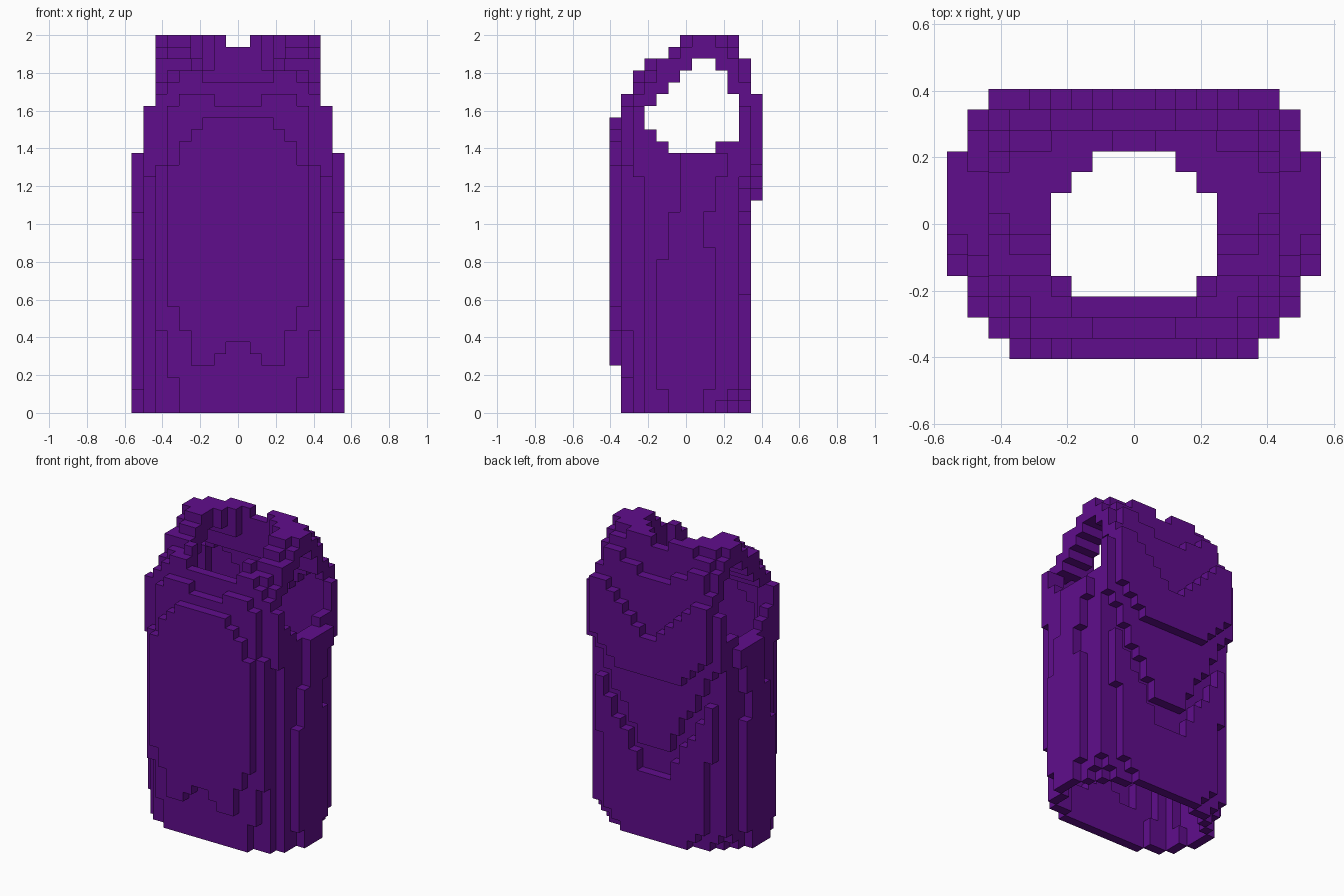
import bpy, bmesh

cube = bpy.data.objects.get("Cube")
if cube:
    bpy.data.objects.remove(cube, do_unlink=True)

U = 1 / 16                 # block size
NX, NY, NZ = 18, 13, 32    # blocks across, deep and high

purple = bpy.data.materials.new("deep purple")
purple.use_nodes = True
colour = (0.117, 0.004, 0.263, 1)
purple.diffuse_color = colour
purple.node_tree.nodes["Principled BSDF"].inputs["Base Color"].default_value = colour

# Front panel: bottom and top per column, counted outward from the middle
PANEL = [(6, 25), (5, 25), (4, 25), (4, 24), (7, 23), (9, 21)]
# Rise of the V-shaped back groove per column, outward from the middle
GROOVE = [0, 0, 2, 4, 5, 7, 9]
# Top of the garment per row, front to back, and its drop at the strap edge
ROW_TOP = [25, 27, 29, 30, 30, 31, 32, 32, 32, 32, 32, 30, 27]
EDGE_DROP = {2: 2, 3: 2, 5: 1, 6: 1, 9: 1, 10: 2, 11: 2}
# Armhole and neck openings per row
ARMHOLE = {3: (24, 26), 4: (23, 27), 5: (22, 28), 6: (22, 29),
           7: (22, 30), 8: (22, 30), 9: (23, 29), 10: (23, 27)}
NECK = {3: 3, 4: 4, 5: 4, 6: 4, 7: 4, 8: 3, 9: 2}


def half_width(j, k):
    """Half width in blocks of row j at height k."""
    if j == 1:
        w = 5 if k < 3 else 6 if k < 7 else 7 if k < 21 else 6 if k < 26 else 5
    elif j == 2:
        w = 8 if k >= 20 else 7
    elif j == 3:
        w = 8
    elif j == 4:
        w = 9 if 2 <= k < 13 else 8
    elif j == 5:
        w = 9 if k < 17 else 8
    elif j in (6, 7):
        w = 9
    elif j == 8:
        w = 8 if k < 2 or 14 <= k < 17 else 9
    elif j == 9:
        w = 7 if k < 1 else 9 if k >= 20 else 8
    elif j == 10:
        w = 6 if k < 1 else 7 if k < 2 else 8
    elif j == 11:
        w = 4 if k < 1 else 5 if k < 2 else 6 if k < 10 else 8 if k >= 20 else 7
    else:
        w = 7
    return min(w, 9 if k < 22 else 8 if k < 26 else 7)


def in_body(a, j, k):
    """Is the block inside the outer shape (a = columns from the middle)?"""
    if k >= ROW_TOP[j] - (EDGE_DROP.get(j, 0) if a == 6 else 0):
        return False
    if j == 0:                                   # front panel
        return a < 6 and PANEL[a][0] <= k < PANEL[a][1]
    if a >= half_width(j, k):
        return False
    if j == 1 and a < 2:                         # front neckline dips
        return k < 26
    if j == 2 and (a < 3 or a > 4):
        return k < 28
    if j == 3 and a > 3:                         # strap slopes outward
        return k < 29
    if j == 10 and (a == 0 or a > 3):            # notch and slope of collar
        return k < 31
    if j == 11:                                  # back with V-shaped groove
        groove = a < 7 and 7 <= k - GROOVE[a] < 10
        return k < 28 + min(2, a // 2) and not groove
    if j == 12:                                  # back yoke
        return 18 + max(0, a - 3) <= k < 22 + min(5, a)
    return True


def column(i):
    return i - 9 if i >= 9 else 8 - i


def in_armhole(j, k):
    lo, hi = ARMHOLE.get(j, (0, 0))
    return lo <= k < hi


# Solid shape, with the armholes already cut through the side walls
body = {(i, j, k) for i in range(NX) for j in range(NY) for k in range(NZ)
        if in_body(column(i), j, k) and not (column(i) >= 7 and in_armhole(j, k))}
SIDES = [(1, 0, 0), (-1, 0, 0), (0, 1, 0), (0, -1, 0), (0, 0, 1), (0, 0, -1)]


def is_cavity(c):
    # Straps above the armholes stay solid; the hem is open below
    return c[2] < ARMHOLE.get(c[1], (NZ, NZ))[0] and all(
        (c[0] + d[0], c[1] + d[1], c[2] + d[2]) in body or c[2] + d[2] < 0
        for d in SIDES)


def is_opening(c):
    i, j, k = c
    return in_armhole(j, k) or column(i) < NECK.get(j, 0)


cloth = {c for c in body if not is_cavity(c) and not is_opening(c)}

# Build the outside faces of the cloth blocks
bm = bmesh.new()
verts = {}


def vert(p):
    if p not in verts:
        verts[p] = bm.verts.new(((p[0] - NX / 2) * U, (p[1] - NY / 2) * U, p[2] * U))
    return verts[p]


for c in sorted(cloth):
    for d in SIDES:
        if tuple(c[n] + d[n] for n in range(3)) in cloth:
            continue
        axis = next(n for n in range(3) if d[n])
        u, v = (axis + 1) % 3, (axis + 2) % 3
        ring = []
        for du, dv in ((0, 0), (1, 0), (1, 1), (0, 1)):
            p = list(c)
            p[axis] += d[axis] > 0
            p[u] += du
            p[v] += dv
            ring.append(vert(tuple(p)))
        bm.faces.new(ring if d[axis] > 0 else ring[::-1])

mesh = bpy.data.meshes.new("sleeveless_tunic")
bm.to_mesh(mesh)
bm.free()
mesh.materials.append(purple)
tunic = bpy.data.objects.new("sleeveless_tunic", mesh)
bpy.context.collection.objects.link(tunic)
